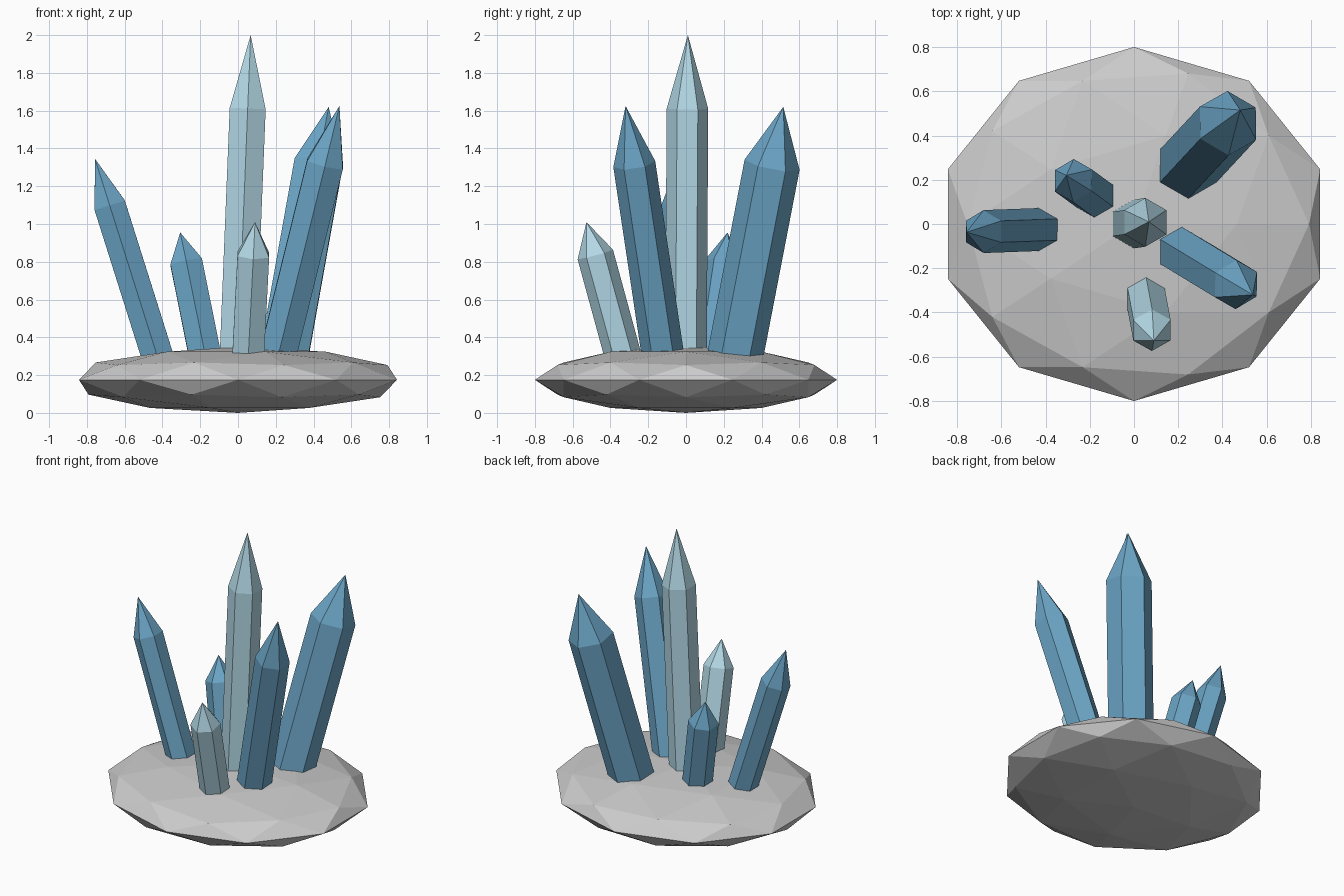
import bpy, bmesh, math
from mathutils import Vector

if "Cube" in bpy.data.objects:
    bpy.data.objects.remove(bpy.data.objects["Cube"])


def make_material(name, color):
    mat = bpy.data.materials.new(name)
    mat.diffuse_color = (*color, 1)
    mat.use_nodes = True
    mat.node_tree.nodes["Principled BSDF"].inputs["Base Color"].default_value = mat.diffuse_color
    return mat


def make_object(name, bm, mat=None):
    bmesh.ops.recalc_face_normals(bm, faces=bm.faces[:])
    mesh = bpy.data.meshes.new(name)
    bm.to_mesh(mesh)
    bm.free()
    if mat:
        mesh.materials.append(mat)
    obj = bpy.data.objects.new(name, mesh)
    bpy.context.collection.objects.link(obj)
    return obj


def crystal(name, foot, tip, radius, mat, tip_share=0.22, start_z=0.23):
    """Six-sided shaft with a pointed end, leaning from foot towards tip."""
    foot, tip = Vector(foot), Vector(tip)
    axis = tip - foot
    start = tip - axis * ((tip.z - start_z) / axis.z)  # buried in the rock
    length = (tip - start).length
    bm = bmesh.new()
    rings = []
    for z in (0, length * (1 - tip_share)):
        rings.append([bm.verts.new((radius * math.sin(i * math.pi / 3),
                                    radius * math.cos(i * math.pi / 3), z))
                      for i in range(6)])
    apex = bm.verts.new((0, 0, length))
    bm.faces.new(rings[0])
    for i in range(6):
        j = (i + 1) % 6
        bm.faces.new((rings[0][i], rings[0][j], rings[1][j], rings[1][i]))
        bm.faces.new((rings[1][i], rings[1][j], apex))
    obj = make_object(name, bm, mat)
    obj.rotation_mode = 'QUATERNION'
    obj.rotation_quaternion = Vector((0, 0, 1)).rotation_difference(axis)
    obj.location = start


# Faceted rock base
bm = bmesh.new()
bmesh.ops.create_icosphere(bm, subdivisions=2, radius=1)
bmesh.ops.scale(bm, vec=(0.885, 0.8, 0.175), verts=bm.verts)
bmesh.ops.translate(bm, vec=(0, 0, 0.175), verts=bm.verts)
make_object("rock_base", bm)

# Crystals
blue = make_material("blue_crystal", (0.15, 0.38, 0.57))
pale = make_material("pale_crystal", (0.45, 0.69, 0.79))
crystal("centre_crystal", (0.0, 0.0, 0.34), (0.067, 0.01, 2.0), 0.11, pale)
crystal("left_crystal", (-0.43, -0.025, 0.31), (-0.757, -0.037, 1.345), 0.097, blue)
crystal("back_left_crystal", (-0.18, 0.128, 0.33), (-0.306, 0.22, 0.955), 0.098, blue)
crystal("front_crystal", (0.055, -0.34, 0.325), (0.09, -0.527, 1.01), 0.097, pale)
crystal("back_right_crystal", (0.245, 0.262, 0.31), (0.48, 0.515, 1.62), 0.148, blue)
crystal("front_right_crystal", (0.217, -0.126, 0.33), (0.537, -0.32, 1.625), 0.112, blue)
